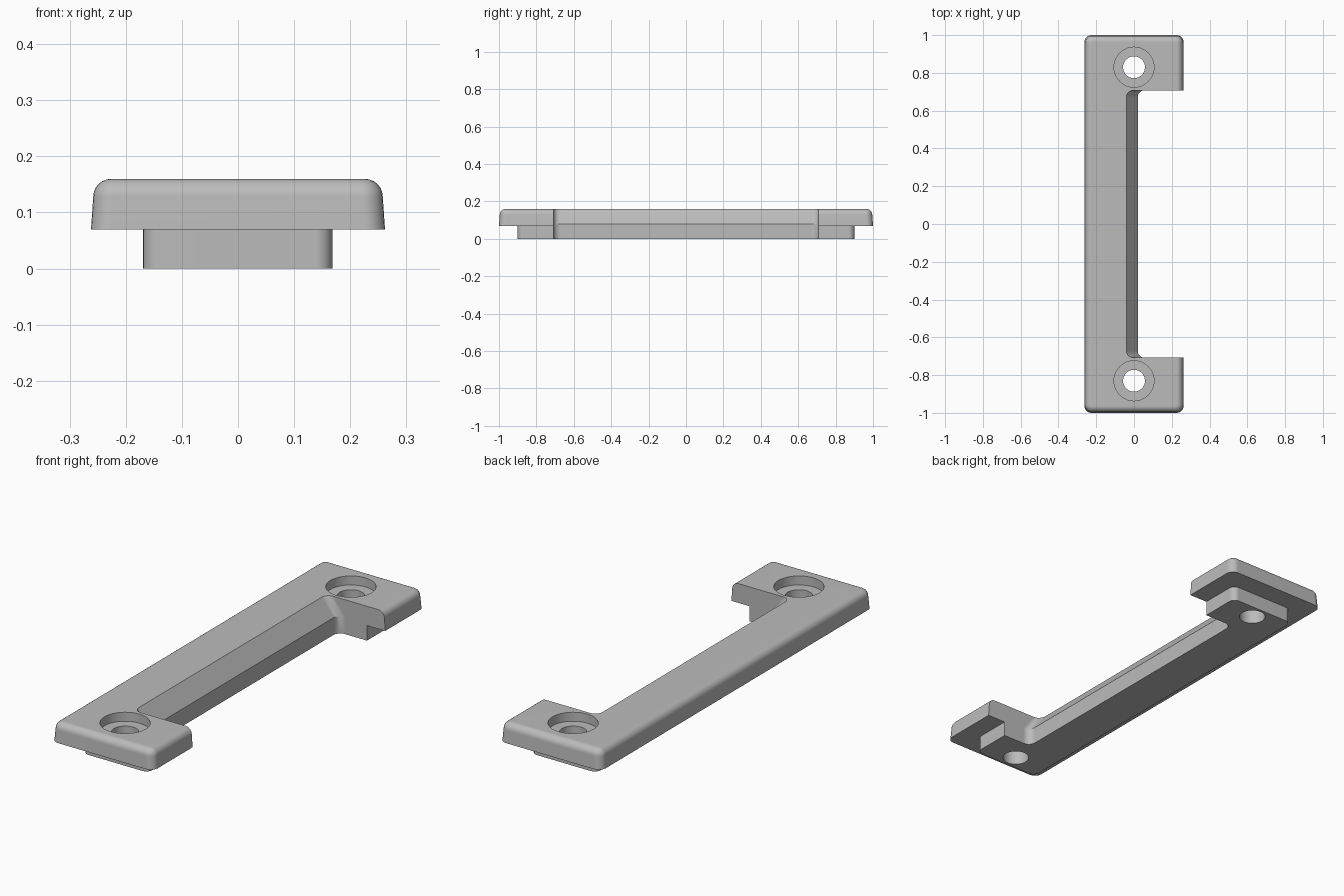
import bpy, bmesh, math

cube = bpy.data.objects.get("Cube")
if cube:
    bpy.data.objects.remove(cube, do_unlink=True)

# Main sizes
HALF_X, HALF_Y = 0.262, 1.0
LEDGE_Z, TOP_Z = 0.07, 0.16
EDGE_R = 0.032
HOLE_Y = 0.83

grey = bpy.data.materials.new("plain grey")
grey.use_nodes = True
COLOUR = (0.5, 0.5, 0.5, 1)
grey.diffuse_color = COLOUR
grey.node_tree.nodes["Principled BSDF"].inputs["Base Color"].default_value = COLOUR


def rounded_rect(x0, x1, y0, y1, r, z, steps=6):
    """Counter-clockwise outline with rounded corners."""
    corners = [(x1 - r, y1 - r), (x0 + r, y1 - r), (x0 + r, y0 + r), (x1 - r, y0 + r)]
    pts = []
    for quarter, (cx, cy) in enumerate(corners):
        for i in range(steps + 1):
            a = math.pi / 2 * (quarter + i / steps)
            pts.append((cx + r * math.cos(a), cy + r * math.sin(a), z))
    return pts


def circle(cy, r, z, n=48):
    return [(r * math.cos(2 * math.pi * i / n), cy + r * math.sin(2 * math.pi * i / n), z)
            for i in range(n)]


def loft(name, outlines):
    """Closed solid through matching outlines, from bottom to top."""
    bm = bmesh.new()
    rings = [[bm.verts.new(p) for p in o] for o in outlines]
    for a, b in zip(rings, rings[1:]):
        for i in range(len(a)):
            j = (i + 1) % len(a)
            bm.faces.new((a[i], a[j], b[j], b[i]))
    bm.faces.new(rings[0][::-1])
    bm.faces.new(rings[-1])
    mesh = bpy.data.meshes.new(name)
    bm.to_mesh(mesh)
    bm.free()
    mesh.materials.append(grey)
    obj = bpy.data.objects.new(name, mesh)
    bpy.context.collection.objects.link(obj)
    return obj


def combine(obj, other, operation):
    """Apply a boolean and discard the second solid."""
    mod = obj.modifiers.new("cut", "BOOLEAN")
    mod.operation, mod.object, mod.solver = operation, other, "EXACT"
    bpy.context.view_layer.objects.active = obj
    bpy.ops.object.modifier_apply(modifier=mod.name)
    bpy.data.objects.remove(other, do_unlink=True)


def plate_ring(inset, r, z):
    x, y = HALF_X - inset, HALF_Y - inset
    return rounded_rect(-x, x, -y, y, r, z)


# Upper plate: slightly drafted sides and a rounded top edge
rings = [plate_ring(0, 0.036, LEDGE_Z)]
for i in range(7):
    a = math.pi / 2 * i / 6
    rings.append(plate_ring(0.004 + EDGE_R * (1 - math.cos(a)),
                            0.036 - 0.9 * EDGE_R * (1 - math.cos(a)),
                            TOP_Z - EDGE_R * (1 - math.sin(a))))
plate = loft("bracket_plate", rings)

# Lower raised base
base = loft("lower_base", [rounded_rect(-0.169, 0.168, -0.9, 0.9, 0.03, z) for z in (0, 0.1)])
combine(plate, base, "UNION")

# Side opening: upright wall below, sloping wall above
slope = 0.06 / 0.08
sections = [(0.02, -0.05), (0.02, 0.08), (0.02 - slope * 0.12, 0.2)]
opening = loft("opening_cutter",
               [rounded_rect(x, 0.6, -0.708, 0.708, 0.036, z) for x, z in sections])
combine(plate, opening, "DIFFERENCE")

# Screw holes with flat counterbores
for side in (-1, 1):
    y = side * HOLE_Y
    for radius, low in ((0.058, -0.05), (0.106, TOP_Z - 0.042)):
        hole = loft("hole_cutter", [circle(y, radius, z) for z in (low, 0.25)])
        combine(plate, hole, "DIFFERENCE")

# Smooth rounded areas, crisp edges
bpy.ops.object.select_all(action="DESELECT")
plate.select_set(True)
bpy.context.view_layer.objects.active = plate
bpy.ops.object.shade_smooth_by_angle(angle=math.radians(28))
weighted = plate.modifiers.new("even_normals", "WEIGHTED_NORMAL")
weighted.keep_sharp = True
